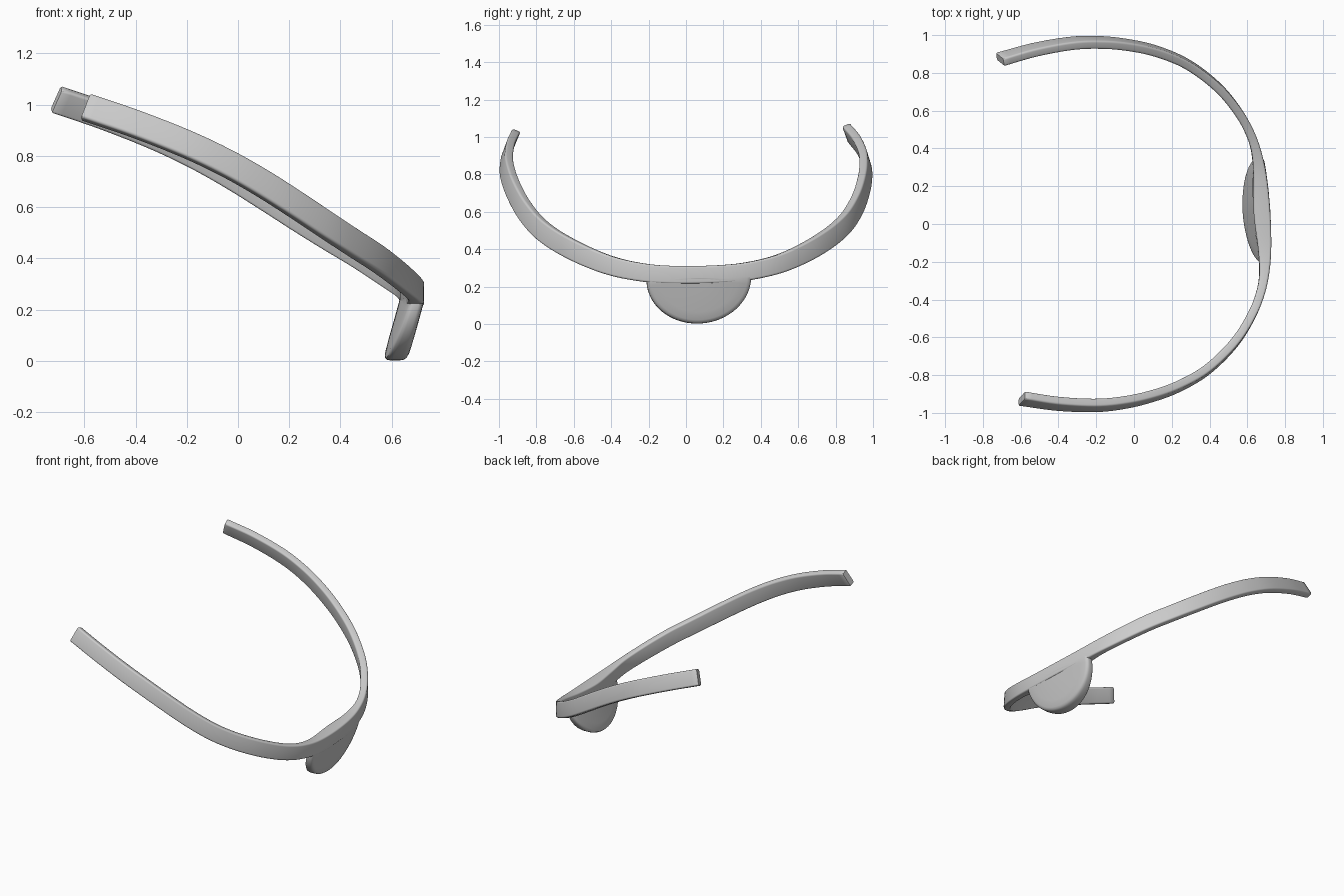
import bpy, bmesh, math
from mathutils import Vector

if "Cube" in bpy.data.objects:
    bpy.data.objects.remove(bpy.data.objects["Cube"])

YAW = math.radians(3.65)


def place(u, v, z):
    # symmetric local frame -> slightly yawed and rolled final pose
    return Vector((u * math.cos(YAW) - v * math.sin(YAW),
                   u * math.sin(YAW) + v * math.cos(YAW) + 0.015,
                   z + 0.0165 * v))


def finish(name, rows, cap_ends):
    bm = bmesh.new()
    grid = [[bm.verts.new(place(*p)) for p in row] for row in rows]
    n = len(grid[0])
    for a, b in zip(grid, grid[1:]):
        for i in range(n):
            j = (i + 1) % n
            bm.faces.new((a[i], a[j], b[j], b[i]))
    if cap_ends:
        bm.faces.new(grid[0])
        bm.faces.new(grid[-1])
    bmesh.ops.remove_doubles(bm, verts=bm.verts, dist=1e-5)
    bmesh.ops.recalc_face_normals(bm, faces=bm.faces)
    me = bpy.data.meshes.new(name)
    bm.to_mesh(me)
    bm.free()
    ob = bpy.data.objects.new(name, me)
    bpy.context.collection.objects.link(ob)
    bpy.ops.object.select_all(action='DESELECT')
    ob.select_set(True)
    bpy.context.view_layer.objects.active = ob
    bpy.ops.object.shade_smooth_by_angle(angle=math.radians(40))


# Half path: forward, sideways, height, thickness, section height, inward lean (deg)
HALF = [
    (.700, 0, .263, .088, .094, 0), (.692, .20, .269, .069, .096, 0),
    (.668, .345, .290, .050, .098, 0), (.629, .46, .320, .046, .101, 0),
    (.573, .565, .362, .046, .104, 1), (.500, .665, .413, .046, .106, 3),
    (.405, .757, .472, .046, .106, 5), (.300, .832, .539, .046, .106, 7),
    (.170, .892, .624, .046, .106, 10), (.040, .930, .706, .046, .106, 12),
    (-.100, .954, .785, .046, .106, 15), (-.260, .961, .861, .046, .106, 18),
    (-.460, .940, .940, .046, .106, 21), (-.648, .901, 1.004, .046, .106, 24),
]
KEYS = [(k[0], -k[1], *k[2:]) for k in HALF[:0:-1]] + HALF


def spline(keys, steps):
    ks = [tuple(2 * a - b for a, b in zip(keys[0], keys[1]))] + keys
    ks += [tuple(2 * a - b for a, b in zip(keys[-1], keys[-2]))]
    out = []
    for i in range(1, len(ks) - 2):
        for s in range(steps):
            t = s / steps
            out.append([0.5 * (2 * b + (c - a) * t + (2 * a - 5 * b + 4 * c - d) * t * t
                               + (3 * b - a - 3 * c + d) * t ** 3)
                        for a, b, c, d in zip(*ks[i - 1:i + 3])])
    out.append(list(keys[-1]))
    return out


def rounded_section(inner, outer, h, r=0.011):
    pts = []
    for cx, cy, a0 in ((outer - r, h / 2 - r, 0), (inner + r, h / 2 - r, 90),
                       (inner + r, r - h / 2, 180), (outer - r, r - h / 2, 270)):
        for k in range(5):
            a = math.radians(a0 + 22.5 * k)
            pts.append((cx + r * math.cos(a), cy + r * math.sin(a)))
    return pts


# Curved band: rounded rectangle swept along the path
path = spline(KEYS, 6)
pos = [Vector(p[:3]) for p in path]
rows = []
last = len(path) - 1
for i, p in enumerate(path):
    tan = (pos[min(i + 1, last)] - pos[max(i - 1, 0)]).normalized()
    side = tan.cross(Vector((0, 0, 1))).normalized()
    up = side.cross(tan)
    a = math.radians(p[5])
    n = side * math.cos(a) + up * math.sin(a)
    w = up * math.cos(a) - side * math.sin(a)
    sec = rounded_section(0.023 - p[3], 0.023, p[4])
    ring = [pos[i] + n * x + w * y for x, y in sec]
    if i in (0, last):
        # softened tip
        d = tan * (0.005 if i else -0.005)
        tip = [pos[i] + d + n * x * 0.85 + w * y * 0.93 for x, y in sec]
        rows += [ring, tip] if i else [tip, ring]
    else:
        rows.append(ring)
finish("curved_band", rows, True)

# Half-round tab hanging below the band, tilted back, with a rounded rim
RIM = [(0, 1), (.4, 1), (.75, 1), (.92, .98), (.965, .9), (.99, .72), (1, .4)]
PROFILE = RIM[1:] + [(r, -f) for r, f in RIM[:0:-1]]
TOP = 0.245
rows = []
for k in range(41):
    a = math.pi * k / 40
    row = []
    for r, f in [(0, 1)] + PROFILE + [(0, -1)]:
        v = 0.280 * r * math.cos(a)
        z = TOP - (TOP - 0.002) * r * math.sin(a)
        q = (v / 0.280) ** 2
        front = 0.7240 - 0.016 * q - 0.28 * max(0, 0.235 - z)
        thick = 0.088 - 0.036 * q
        row.append((front - thick / 2 + f * thick / 2, v + 0.010, z))
    rows.append(row)
finish("half_round_tab", rows, False)
